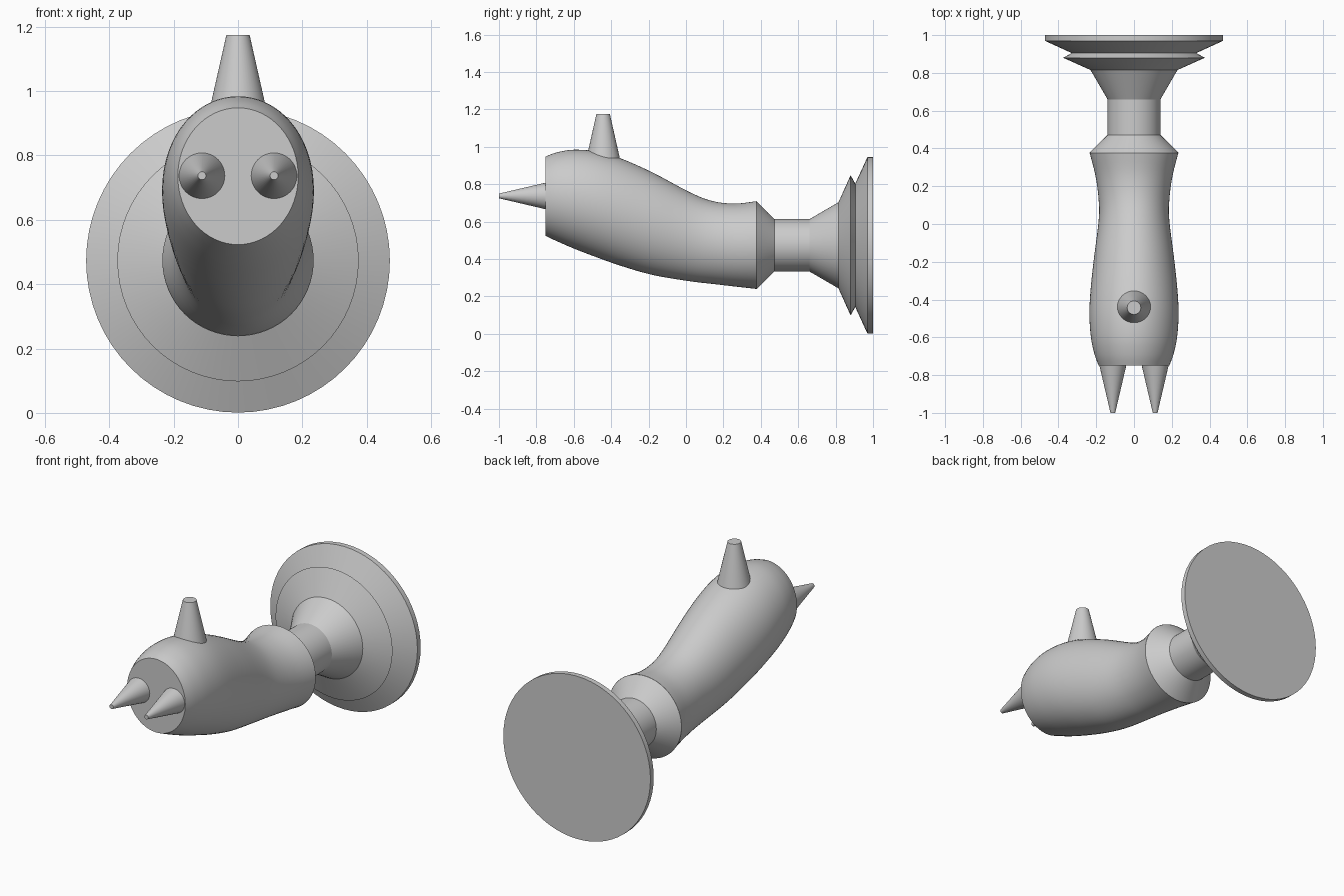
import bpy
import bmesh
from math import sin, cos, pi, radians

if "Cube" in bpy.data.objects:
    bpy.data.objects.remove(bpy.data.objects["Cube"])

SIDES = 64


def loft(name, sections):
    """Skin ellipses across the y axis; section = (y, z centre, half width, half height)."""
    bm = bmesh.new()
    rings = []
    for y, z, w, h in sections:
        rings.append([bm.verts.new((w * cos(2 * pi * i / SIDES), y, z + h * sin(2 * pi * i / SIDES)))
                      for i in range(SIDES)])
    for a, b in zip(rings, rings[1:]):
        for i in range(SIDES):
            j = (i + 1) % SIDES
            bm.faces.new((a[i], a[j], b[j], b[i]))
    bm.faces.new(rings[0])
    bm.faces.new(rings[-1])
    bmesh.ops.recalc_face_normals(bm, faces=bm.faces)
    mesh = bpy.data.meshes.new(name)
    bm.to_mesh(mesh)
    bm.free()
    ob = bpy.data.objects.new(name, mesh)
    bpy.context.collection.objects.link(ob)
    smooth(ob, 20)
    return ob


def smooth(ob, angle=30):
    bpy.ops.object.select_all(action='DESELECT')
    ob.select_set(True)
    bpy.context.view_layer.objects.active = ob
    bpy.ops.object.shade_smooth_by_angle(angle=radians(angle))


def refine(keys, steps=4):
    """Catmull-Rom interpolation between key sections."""
    pts = [keys[0]] + keys + [keys[-1]]
    out = []
    for p0, p1, p2, p3 in zip(pts, pts[1:], pts[2:], pts[3:]):
        for s in range(steps):
            t = s / steps
            out.append(tuple(0.5 * (2 * b + (c - a) * t + (2 * a - 5 * b + 4 * c - d) * t * t
                                    + (3 * b - a - 3 * c + d) * t ** 3)
                             for a, b, c, d in zip(p0, p1, p2, p3)))
    return out + [keys[-1]]


def cone(name, location, r1, r2, depth, rotation=(0, 0, 0)):
    bpy.ops.mesh.primitive_cone_add(vertices=48, radius1=r1, radius2=r2, depth=depth,
                                    location=location, rotation=rotation)
    ob = bpy.context.object
    ob.name = name
    smooth(ob)
    return ob


# Wall flange, stem and collar: stepped turned profile (y, radius)
AXIS_Z = 0.473
profile = [(1.0, 0.472), (0.97, 0.472), (0.905, 0.33), (0.88, 0.375),
           (0.815, 0.23), (0.66, 0.14), (0.472, 0.14), (0.377, 0.235)]
loft("wall_flange", [(y, AXIS_Z, r, r) for y, r in profile])

# Curved body: (y, top z, bottom z, half width)
outline = [(0.377, 0.709, 0.24, 0.235), (0.26, 0.696, 0.253, 0.205), (0.14, 0.71, 0.267, 0.188),
           (0.02, 0.757, 0.281, 0.187), (-0.18, 0.863, 0.315, 0.212), (-0.35, 0.938, 0.364, 0.23),
           (-0.48, 0.975, 0.41, 0.236), (-0.6, 0.984, 0.456, 0.228),
           (-0.69, 0.97, 0.495, 0.209), (-0.75, 0.948, 0.523, 0.187)]
loft("curved_body", refine([(y, (t + b) / 2, w, (t - b) / 2) for y, t, b, w in outline]))

# Top horn
cone("top_horn", (0, -0.443, 1.0575), 0.089, 0.036, 0.235)

# Pair of front spikes
for side, x in (("left", -0.112), ("right", 0.112)):
    cone("front_spike_" + side, (x, -0.875, 0.737), 0.071, 0.0125, 0.25, (pi / 2, 0, 0))
